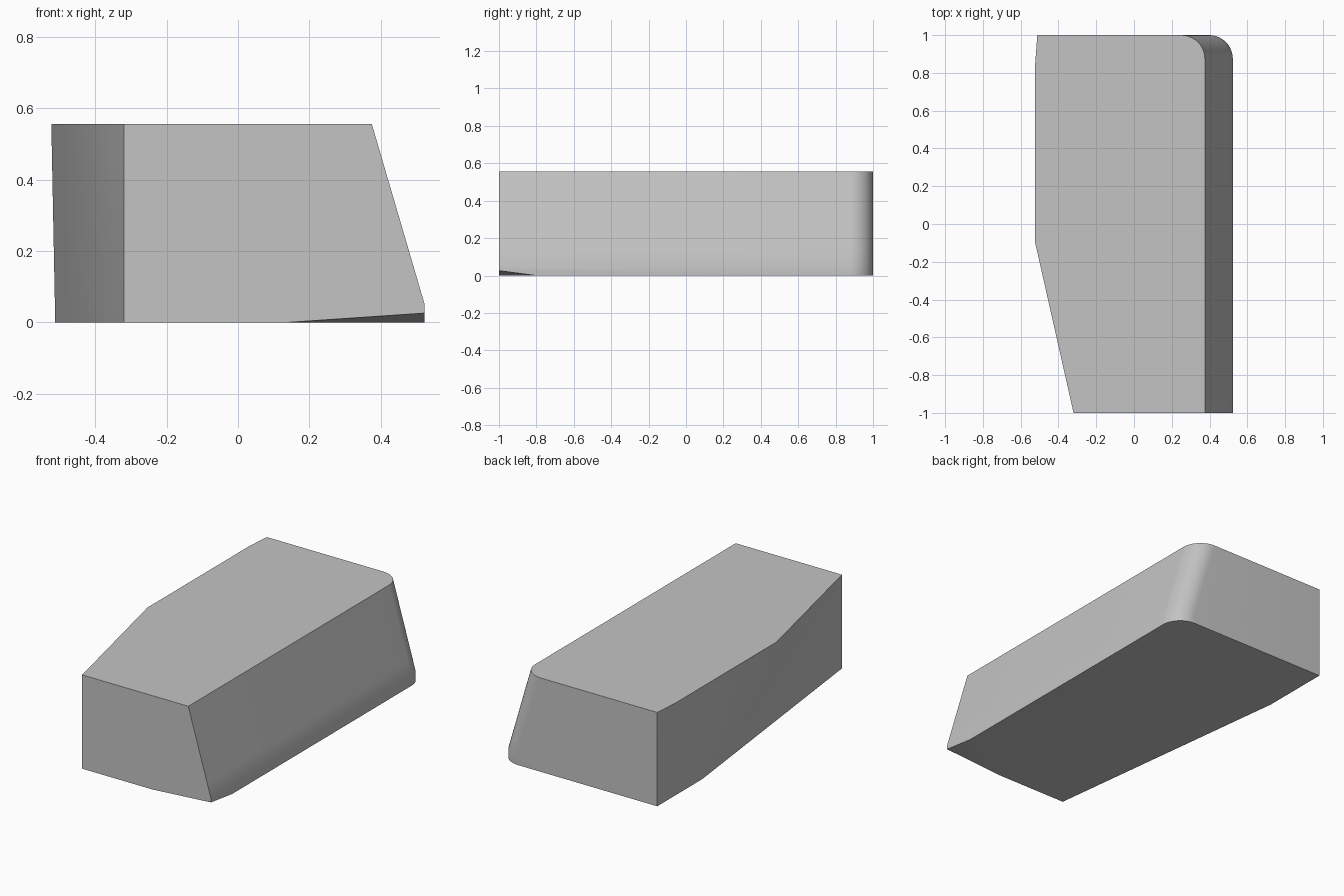
import bpy, bmesh, math
from mathutils import Vector

cube = bpy.data.objects.get("Cube")
if cube:
    bpy.data.objects.remove(cube, do_unlink=True)

HEIGHT, BAND, HALF, RADIUS = 0.555, 0.05, 0.523, 0.125
LEVELS, ARC, STRIPS = 6, 10, 6


def mix(a, b, t):
    return a + (b - a) * t


def outline(z):
    """Plan outline at height z, counter-clockwise from the front."""
    t = z / HEIGHT
    lean = max(0, (z - BAND) / (HEIGHT - BAND))
    right = mix(HALF, 0.375, lean)
    points = [(-0.32, -1), (right, -1)]
    # rounded back corner
    for i in range(ARC + 1):
        a = math.pi / 2 * i / ARC
        points.append((right - RADIUS + RADIUS * math.cos(a),
                       1 - RADIUS + RADIUS * math.sin(a)))
    # tapered side, whose bend moves forward towards the top
    side = mix(-0.512, -HALF, t)
    bend = mix(0.58, -0.1, t)
    points += [(-0.512, 1), (side, 0.85), (side, bend)]
    for i in range(1, STRIPS):
        f = i / STRIPS
        points.append((mix(side, -0.32, f), mix(bend, -1, f)))
    return [(x, y, z) for x, y in points]


# Block body lofted through stacked outlines
bm = bmesh.new()
heights = [0] + [mix(BAND, HEIGHT, i / LEVELS) for i in range(LEVELS + 1)]
rings = [[bm.verts.new(p) for p in outline(z)] for z in heights]
for low, high in zip(rings, rings[1:]):
    for i in range(len(low)):
        j = (i + 1) % len(low)
        bm.faces.new((low[i], low[j], high[j], high[i]))
bm.faces.new(rings[-1])
bm.faces.new(rings[0][::-1])

# Shallow cut under the front corner
start, end, raised = (Vector(p) for p in
                      [(0.14, -1, 0), (HALF, -0.8, 0), (HALF, -1, 0.026)])
normal = (end - start).cross(raised - start).normalized()
if normal.z > 0:
    normal.negate()
cut = bmesh.ops.bisect_plane(bm, geom=bm.verts[:] + bm.edges[:] + bm.faces[:],
                             plane_co=start, plane_no=normal, clear_outer=True)
edges = [e for e in bm.edges if e.is_boundary]
bmesh.ops.holes_fill(bm, edges=edges, sides=0)
bmesh.ops.recalc_face_normals(bm, faces=bm.faces[:])

mesh = bpy.data.meshes.new("block")
bm.to_mesh(mesh)
bm.free()
block = bpy.data.objects.new("block", mesh)
bpy.context.collection.objects.link(block)

# Plain grey finish
grey = bpy.data.materials.new("plain grey")
grey.use_nodes = True
colour = (0.55, 0.55, 0.55, 1)
grey.diffuse_color = colour
grey.node_tree.nodes["Principled BSDF"].inputs["Base Color"].default_value = colour
mesh.materials.append(grey)

bpy.ops.object.select_all(action="DESELECT")
block.select_set(True)
bpy.context.view_layer.objects.active = block
bpy.ops.object.shade_smooth_by_angle(angle=math.radians(30))
